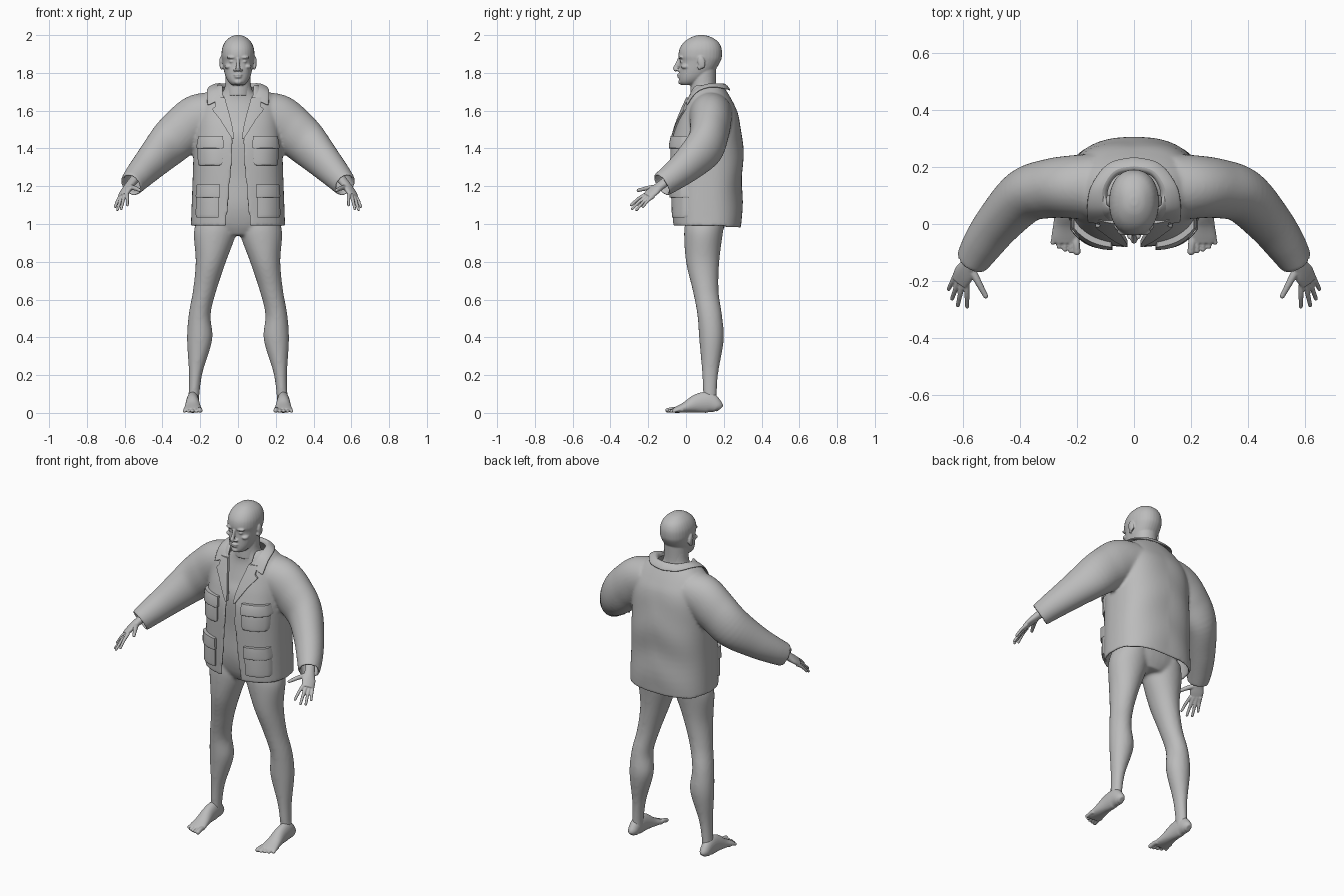
import bpy, bmesh, math
from mathutils import Vector, Matrix

cube = bpy.data.objects.get("Cube")
if cube:
    bpy.data.objects.remove(cube, do_unlink=True)

grey = bpy.data.materials.new("plain grey")
grey.use_nodes = True
tone = (0.5, 0.5, 0.5, 1)
grey.diffuse_color = tone
for node in grey.node_tree.nodes:
    if node.type == "BSDF_PRINCIPLED":
        node.inputs["Base Color"].default_value = tone


def flow(stations, steps=6):
    """Catmull-Rom interpolation of every number in a list of stations."""
    out = []
    last = len(stations) - 1
    for i in range(last):
        rows = [stations[min(max(i + k, 0), last)] for k in (-1, 0, 1, 2)]
        for s in range(steps):
            t = s / steps
            out.append([b + t * ((c - a) + t * ((2 * a - 5 * b + 4 * c - d)
                        + t * (3 * (b - c) + d - a))) / 2 for a, b, c, d in zip(*rows)])
    return out + [list(stations[-1])]


def skin(bm, rings, closed=True, caps=True):
    """Bridge successive rings of points with quads."""
    rows = [[bm.verts.new(p) for p in ring] for ring in rings]
    n = len(rows[0])
    for a, b in zip(rows, rows[1:]):
        for i in range(n if closed else n - 1):
            j = (i + 1) % n
            bm.faces.new((a[i], a[j], b[j], b[i]))
    if caps:
        bm.faces.new(rows[0][::-1])
        bm.faces.new(rows[-1])


def oval(z, cx, rx, front, back, t, power=2.0):
    """Point on a horizontal rounded section; t = 0 faces the front."""
    s, c = math.sin(t), -math.cos(t)
    bend = lambda v: math.copysign(abs(v) ** (2 / power), v)
    return Vector((cx + rx * bend(s), (front + back) / 2 + (back - front) / 2 * bend(c), z))


def column(bm, stations, power=2.0, side=1, seg=32):
    skin(bm, [[oval(z, side * cx, rx, f, b, math.tau * i / seg, power) for i in range(seg)]
              for z, cx, rx, f, b in flow(stations)])


def tube(bm, stations, across=(0, 0, 1), seg=20, caps=True):
    """Sweep an ellipse along stations of x, y, z, radius along 'across', other radius."""
    pts = flow(stations)
    rings = []
    for i, p in enumerate(pts):
        ahead = Vector(pts[min(i + 1, len(pts) - 1)][:3]) - Vector(pts[max(i - 1, 0)][:3])
        ahead.normalize()
        u = Vector(across) - ahead * ahead.dot(Vector(across))
        u.normalize()
        v = ahead.cross(u)
        angles = [math.tau * k / seg for k in range(seg)]
        rings.append([Vector(p[:3]) + u * p[3] * math.cos(a) + v * p[4] * math.sin(a)
                      for a in angles])
    skin(bm, rings, caps=caps)


def ball(bm, centre, radii, tilt=0):
    m = Matrix.Translation(centre) @ Matrix.Rotation(tilt, 4, "X") @ Matrix.Diagonal((*radii, 1))
    bmesh.ops.create_uvsphere(bm, u_segments=20, v_segments=12, radius=1, matrix=m)


def digit(bm, base, tip, r0, r1, lift=0.006):
    """Finger or toe with a gentle arch and a round end."""
    a, b = Vector(base), Vector(tip)
    mid = (a + b) / 2 + Vector((0, 0, lift))
    r = (r0 + r1) / 2
    tube(bm, [(*a, r0, r0), (*mid, r, r), (*b, r1, r1)], (0.3, 0.2, 1), 12)
    ball(bm, b, (r1, r1, r1))


def finish(name, bm, mirror=False, shell=0, voxel=0, relax=0):
    bmesh.ops.recalc_face_normals(bm, faces=bm.faces)
    mesh = bpy.data.meshes.new(name)
    bm.to_mesh(mesh)
    bm.free()
    mesh.materials.append(grey)
    ob = bpy.data.objects.new(name, mesh)
    bpy.context.collection.objects.link(ob)
    bpy.ops.object.select_all(action="DESELECT")
    ob.select_set(True)
    bpy.context.view_layer.objects.active = ob
    bpy.ops.object.shade_smooth_by_angle(angle=math.radians(50))
    if mirror:
        ob.modifiers.new("mirror", "MIRROR")
    if shell:
        mod = ob.modifiers.new("thickness", "SOLIDIFY")
        mod.thickness, mod.offset = shell, 0
    if voxel:
        mod = ob.modifiers.new("blend", "REMESH")
        mod.mode, mod.voxel_size, mod.use_smooth_shade = "VOXEL", voxel, True
    if relax:
        mod = ob.modifiers.new("relax", "SMOOTH")
        mod.factor, mod.iterations = 0.5, relax
    return ob


# Body: torso and both legs blended together
bm = bmesh.new()
column(bm, [(0.94, 0, 0.1, 0.02, 0.18), (1.0, 0, 0.2, -0.01, 0.21), (1.1, 0, 0.19, -0.03, 0.23),
            (1.25, 0, 0.18, -0.03, 0.24), (1.45, 0, 0.18, -0.035, 0.25),
            (1.55, 0, 0.17, 0, 0.23), (1.65, 0, 0.13, 0.03, 0.2),
            (1.71, 0, 0.075, 0.03, 0.16), (1.8, 0, 0.066, 0.03, 0.155)], 2.2)
for side in (1, -1):
    column(bm, [(1.03, 0.115, 0.1, 0, 0.21), (0.95, 0.122, 0.112, -0.01, 0.195),
                (0.8, 0.144, 0.08, 0, 0.176), (0.65, 0.176, 0.062, 0.035, 0.172),
                (0.52, 0.203, 0.058, 0.06, 0.19), (0.39, 0.203, 0.067, 0.07, 0.2),
                (0.22, 0.223, 0.037, 0.085, 0.172), (0.11, 0.232, 0.029, 0.09, 0.163),
                (0.04, 0.235, 0.028, 0.09, 0.165)], side=side)
finish("body", bm, voxel=0.009, relax=6)

# Feet with toes
bm = bmesh.new()
tube(bm, [(0.24, y, h / 2, w, h / 2) for y, w, h in
          [(0.18, 0.014, 0.04), (0.165, 0.028, 0.07), (0.12, 0.033, 0.11), (0.06, 0.036, 0.1),
           (0, 0.043, 0.06), (-0.045, 0.049, 0.036), (-0.065, 0.043, 0.026)]], (1, 0, 0), 24)
for i in range(5):
    r = 0.013 if i == 0 else 0.009
    digit(bm, (0.205 + 0.018 * i, -0.04 + 0.006 * i, 0.016),
          (0.2 + 0.021 * i, -0.097 + 0.002 * i * i, r), r, r, 0.004)
finish("feet", bm, mirror=True, voxel=0.004, relax=3)

# Hands with spread fingers
bm = bmesh.new()
spread = Vector((0.035, 0.04, -0.01))
tube(bm, [(0.545, -0.085, 1.24, 0.028, 0.024), (0.578, -0.14, 1.2, 0.029, 0.021),
          (0.597, -0.175, 1.172, 0.038, 0.018), (0.612, -0.205, 1.148, 0.033, 0.013)], spread)
tips = [(0.585, -0.29, 1.1), (0.618, -0.285, 1.08), (0.638, -0.262, 1.075), (0.65, -0.228, 1.092)]
for i, tip in enumerate(tips):
    digit(bm, Vector((0.587, -0.212, 1.157)) + spread * i / 3, tip, 0.0105, 0.0075)
digit(bm, (0.578, -0.145, 1.195), (0.52, -0.253, 1.178), 0.016, 0.009, 0.004)
finish("hands", bm, mirror=True, voxel=0.0035, relax=3)

# Head: skull and jaw, then features
bm = bmesh.new()
column(bm, [(1.735, 0, 0.03, -0.022, 0.04), (1.75, 0, 0.048, -0.034, 0.075),
            (1.775, 0, 0.063, -0.037, 0.11), (1.81, 0, 0.074, -0.036, 0.15),
            (1.86, 0, 0.083, -0.033, 0.182), (1.89, 0, 0.087, -0.04, 0.19),
            (1.93, 0, 0.084, -0.033, 0.188), (1.965, 0, 0.068, -0.008, 0.17),
            (1.99, 0, 0.04, 0.03, 0.132), (2.0, 0, 0.012, 0.065, 0.095)], 2.2)
column(bm, [(1.68, 0, 0.072, 0.022, 0.165), (1.74, 0, 0.068, 0.025, 0.158),
            (1.82, 0, 0.066, 0.03, 0.16)])
tube(bm, [(0, -0.035, 1.875, 0.008, 0.01), (0, -0.046, 1.845, 0.009, 0.012),
          (0, -0.058, 1.82, 0.012, 0.014)], (1, 0, 0), 14)
ball(bm, (0, -0.055, 1.817), (0.013, 0.012, 0.01))
ball(bm, (0, -0.036, 1.79), (0.023, 0.012, 0.006))
ball(bm, (0, -0.035, 1.778), (0.02, 0.012, 0.006))
ball(bm, (0, -0.026, 1.752), (0.022, 0.016, 0.014))
for side in (1, -1):
    ball(bm, (side * 0.034, -0.025, 1.882), (0.026, 0.016, 0.008))
    ball(bm, (side * 0.033, -0.021, 1.86), (0.014, 0.012, 0.007))
    ball(bm, (side * 0.016, -0.042, 1.815), (0.01, 0.011, 0.007))
    ball(bm, (side * 0.05, -0.002, 1.833), (0.022, 0.024, 0.013))
    ball(bm, (side * 0.09, 0.082, 1.855), (0.009, 0.02, 0.034), 0.2)
    ball(bm, (side * 0.087, 0.072, 1.832), (0.008, 0.011, 0.016))
finish("head", bm, voxel=0.0042, relax=4)

# Jacket sections: height, half width, front, back, half opening
coat = flow([(0.99, 0.243, -0.065, 0.288, 0.062), (1.2, 0.235, -0.073, 0.292, 0.042),
             (1.4, 0.228, -0.073, 0.295, 0.026), (1.5, 0.222, -0.053, 0.288, 0.03),
             (1.58, 0.215, -0.025, 0.268, 0.048), (1.64, 0.205, 0, 0.24, 0.063),
             (1.69, 0.165, 0.02, 0.215, 0.076), (1.735, 0.098, 0.032, 0.19, 0.08)])
POWER = 2.5


def on_coat(x, z, out):
    """Point in front of the jacket cloth at x, z, pushed outward."""
    for lo, hi in zip(coat, coat[1:]):
        if lo[0] <= z <= hi[0]:
            break
    t = (z - lo[0]) / (hi[0] - lo[0])
    half, front, back = [p + t * (q - p) for p, q in zip(lo[1:4], hi[1:4])]
    bulge = max(0, 1 - min(1, abs(x) / (half + out)) ** POWER) ** (1 / POWER)
    return Vector((x, (front + back) / 2 - ((back - front) / 2 + out) * bulge, z))


# Jacket: open-fronted shell with sleeves
bm = bmesh.new()
rings = []
for z, half, front, back, gap in coat:
    start = math.asin((gap / half) ** (POWER / 2))
    ring = []
    for i in range(33):
        t = start + (math.pi - start) * i / 32
        p = oval(z, 0, half, front, back, t, POWER)
        # soft cloth folds on the back and a slightly dropped rear hem
        p.y += 0.004 * math.sin(z * 24 + p.x * 9) * max(0, -math.cos(t))
        p.z -= 0.012 * max(0, -math.cos(t)) * max(0, 1.2 - z) * 5
        ring.append(p)
    ring[-1].x = 0
    rings.append(ring)
skin(bm, rings, closed=False, caps=False)
tube(bm, [(0.13, 0.13, 1.585, 0.11, 0.11), (0.21, 0.13, 1.555, 0.125, 0.105),
          (0.29, 0.125, 1.495, 0.12, 0.098), (0.38, 0.1, 1.41, 0.11, 0.09),
          (0.47, 0.01, 1.315, 0.086, 0.076), (0.53, -0.07, 1.25, 0.07, 0.065),
          (0.567, -0.13, 1.207, 0.06, 0.053)], seg=32, caps=False)
finish("jacket", bm, mirror=True, shell=0.013, voxel=0.008, relax=7)


def patch(name, rows, out, swell=0):
    """Padded cloth panel lying on the jacket front; rows give z, inner x, outer x."""
    rows = [rows[0]] + flow(rows, 4) + [rows[-1]]
    bm = bmesh.new()
    grid = []
    for j, (z, x0, x1) in enumerate(rows):
        line = []
        for i in range(13):
            u = min(max((i - 1) / 10, 0), 1)
            rim = i in (0, 12) or j in (0, len(rows) - 1)
            v = j / (len(rows) - 1)
            pad = swell * math.sin(math.pi * u) * math.sin(math.pi * v)
            line.append(on_coat(x0 + (x1 - x0) * u, z, -0.004 if rim else out + pad))
        grid.append(line)
    skin(bm, grid, closed=False, caps=False)
    finish(name, bm, mirror=True)


# Pockets, flaps and lapels
patch("chest_pockets", [(1.31, 0.1, 0.2), (1.325, 0.083, 0.212), (1.42, 0.083, 0.214)], 0.014, 0.008)
patch("chest_flaps", [(1.4, 0.085, 0.214), (1.41, 0.076, 0.22), (1.465, 0.08, 0.21)], 0.023, 0.006)
patch("hip_pockets", [(1.035, 0.11, 0.215), (1.05, 0.1, 0.224), (1.17, 0.1, 0.22)], 0.015, 0.008)
patch("hip_flaps", [(1.14, 0.1, 0.22), (1.15, 0.094, 0.224), (1.21, 0.096, 0.218)], 0.023, 0.006)
patch("lapels", [(1.45, 0.022, 0.03), (1.5, 0.027, 0.062), (1.56, 0.04, 0.1),
                 (1.605, 0.052, 0.135), (1.625, 0.058, 0.12), (1.67, 0.07, 0.125)], 0.015)

# Turned-down collar
bm = bmesh.new()
base = [(0.078, 0.03, 1.66), (0.09, 0.06, 1.7), (0.092, 0.12, 1.715), (0.06, 0.17, 1.72), (0, 0.185, 1.72)]
fold = [(0.08, 0.005, 1.665), (0.098, 0.05, 1.722), (0.106, 0.12, 1.748), (0.066, 0.184, 1.75), (0, 0.2, 1.75)]
edge = [(0.165, 0.003, 1.622), (0.168, 0.055, 1.695), (0.152, 0.135, 1.724), (0.09, 0.214, 1.712), (0, 0.236, 1.705)]
skin(bm, flow([sum(map(list, row), []) for row in (base, fold, edge)], 4) and
     [[Vector(p) for p in flow(row, 5)] for row in (base, fold, edge)], closed=False, caps=False)
collar = finish("collar", bm, mirror=True, shell=0.012)
soft = collar.modifiers.new("rounding", "SUBSURF")
soft.levels = soft.render_levels = 2
for face in collar.data.polygons:
    face.use_smooth = True
